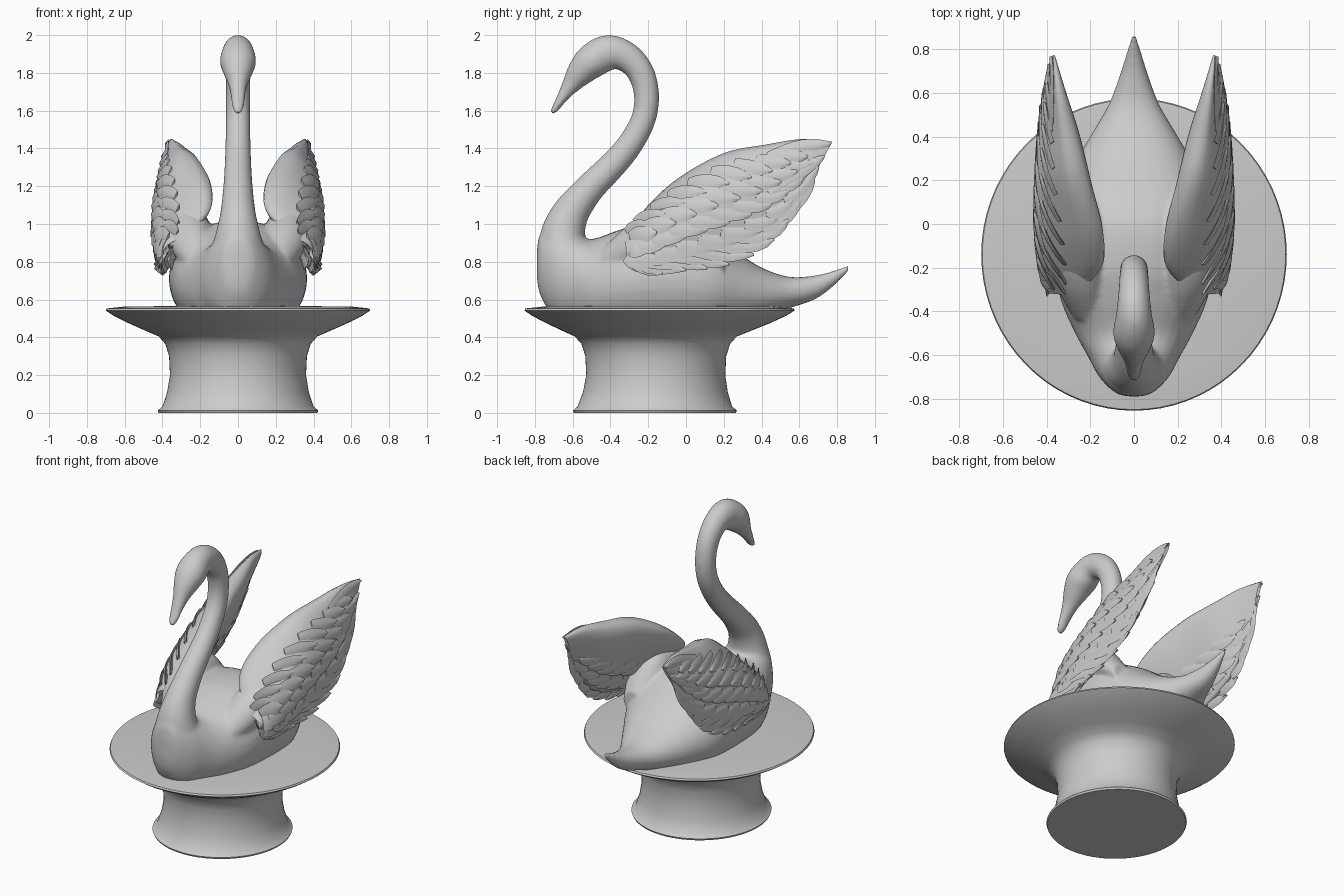
import bpy, bmesh, math
from mathutils import Vector

if "Cube" in bpy.data.objects:
    bpy.data.objects.remove(bpy.data.objects["Cube"])

mat = bpy.data.materials.new("stone_grey")
mat.diffuse_color = (0.6, 0.6, 0.6, 1)
mat.use_nodes = True
mat.node_tree.nodes["Principled BSDF"].inputs["Base Color"].default_value = mat.diffuse_color


def finish(name, bm, angle=180):
    """Turn a bmesh into a smooth shaded object."""
    bmesh.ops.recalc_face_normals(bm, faces=bm.faces)
    me = bpy.data.meshes.new(name)
    bm.to_mesh(me)
    bm.free()
    me.materials.append(mat)
    for p in me.polygons:
        p.use_smooth = True
    me.set_sharp_from_angle(angle=math.radians(angle))
    ob = bpy.data.objects.new(name, me)
    bpy.context.collection.objects.link(ob)
    return ob


def spline(pts, t):
    """Catmull-Rom point at t in 0..1 through the given tuples."""
    n = len(pts) - 1
    t = min(max(t, 0), 1) * n
    i = min(int(t), n - 1)
    f = t - i
    a, b, c, d = (pts[min(max(i + k, 0), n)] for k in (-1, 0, 1, 2))
    return Vector([0.5 * (2 * q + (r - p) * f + (2 * p - 5 * q + 4 * r - s) * f * f
                   + (3 * q - p - 3 * r + s) * f ** 3) for p, q, r, s in zip(a, b, c, d)])


def skin(bm, rings):
    """Join rings of points into a closed tube."""
    vs = [[bm.verts.new(p) for p in r] for r in rings]
    n = len(vs[0])
    for a, b in zip(vs, vs[1:]):
        for i in range(n):
            bm.faces.new((a[i], a[(i + 1) % n], b[(i + 1) % n], b[i]))
    bm.faces.new(vs[0])
    bm.faces.new(vs[-1])


ANG = [2 * math.pi * i / 32 for i in range(32)]

# Pedestal: radius, height, centre y
profile = [(.42, 0, -.165), (.425, .012, -.165), (.40, .035, -.165), (.375, .11, -.162),
           (.36, .2, -.16), (.365, .3, -.16), (.385, .365, -.16), (.42, .405, -.16),
           (.49, .435, -.155), (.58, .475, -.148), (.66, .515, -.142), (.70, .542, -.14),
           (.695, .553, -.14), (.60, .563, -.14), (.3, .566, -.14)]
bm = bmesh.new()
skin(bm, [[(r * math.cos(a), cy + r * 1.022 * math.sin(a), z)
           for a in [2 * math.pi * i / 72 for i in range(72)]] for r, z, cy in profile])
finish("pedestal", bm, 40)

# Body: y, half width, bottom z, top z
body = [(-.79, .03, .72, .86), (-.77, .09, .62, .95), (-.70, .16, .51, .97), (-.60, .215, .47, .94),
        (-.50, .27, .44, .92), (-.35, .335, .42, .97), (-.2, .36, .41, 1.01), (0, .365, .41, 1.01),
        (.15, .34, .43, .94), (.30, .26, .47, .83), (.42, .19, .51, .76), (.55, .115, .555, .72),
        (.68, .066, .60, .727), (.78, .035, .67, .752), (.865, .01, .755, .785)]
bm = bmesh.new()
rings = []
for k in range(71):
    y, w, b, t = spline(body, k / 70)
    rings.append([(w * math.copysign(abs(math.sin(a)) ** .85, math.sin(a)), y,
                   (b + t) / 2 + (t - b) / 2 * math.cos(a)) for a in ANG])
skin(bm, rings)

# Shoulders that blend the wings into the back: x, y, z, radius
shoulder = [(.20, -.44, .80, .07), (.24, -.30, .89, .11), (.265, -.15, .96, .12),
            (.27, .03, .95, .12), (.26, .2, .80, .07)]
for sx in (-1, 1):
    rings = []
    for k in range(25):
        x, y, z, r = spline(shoulder, k / 24)
        rings.append([(sx * (x + r * math.sin(a)), y, z + r * math.cos(a)) for a in ANG])
    skin(bm, rings)

# Neck, head and beak: y, z, radius in side view, radius in front view
neck = [(-.60, .72, .13, .16), (-.645, .86, .13, .145), (-.65, .95, .118, .118),
        (-.615, 1.05, .10, .095), (-.555, 1.135, .086, .084), (-.49, 1.21, .078, .077),
        (-.39, 1.31, .073, .071), (-.305, 1.41, .069, .067), (-.235, 1.53, .066, .065),
        (-.209, 1.64, .066, .064), (-.22, 1.75, .069, .065), (-.265, 1.84, .074, .068),
        (-.34, 1.897, .083, .074), (-.42, 1.905, .095, .083), (-.50, 1.86, .092, .096),
        (-.56, 1.80, .074, .076), (-.61, 1.735, .049, .05), (-.655, 1.67, .03, .038),
        (-.69, 1.615, .021, .031), (-.711, 1.588, .012, .018)]
rings = []
for k in range(101):
    y, z, r, rx = spline(neck, k / 100)
    d = spline(neck, k / 100 + .005) - spline(neck, k / 100 - .005)
    d = Vector((d[0], d[1])).normalized()
    rings.append([(rx * math.sin(a), y - d[1] * r * math.cos(a), z + d[0] * r * math.cos(a))
                  for a in ANG])
skin(bm, rings)
swan = finish("body_neck_and_head", bm)
m = swan.modifiers.new("fuse", 'REMESH')
m.mode, m.voxel_size, m.use_smooth_shade = 'VOXEL', .011, True
m = swan.modifiers.new("soften", 'SMOOTH')
m.factor, m.iterations = .5, 10

# Wing surface between a leading and a trailing curve, bulging to both sides
lead = [(.27, -.325, .93), (.18, -.2, 1.10), (.205, -.03, 1.25), (.275, .2, 1.375),
        (.32, .42, 1.42), (.35, .62, 1.45), (.37, .775, 1.435)]
trail = [(.39, -.31, .81), (.38, -.2, .75), (.41, 0, .785), (.42, .20, .825),
         (.42, .42, .93), (.41, .57, 1.10), (.385, .69, 1.28)]
shape = [(.06, .03), (.16, .20), (.15, .24), (.105, .21), (.065, .155), (.03, .08), (.005, .02)]


def surf(u, v, inner=False):
    p = spline(lead, u).lerp(spline(trail, u), v)
    bulge, thick = spline(shape, u)
    w = min(max(v, 0), 1)
    p.x += bulge * math.sin(math.pi * w ** .7)
    if inner and 0 < w < 1:
        p.x -= max(thick, 0) * math.sin(math.pi * w ** .62) ** .9
    return p


def feather(bm, base, tip, width, inner):
    """A thin leaf that follows the wing surface from base to tip (u, v)."""
    rings = []
    for k in range(9):
        s = k / 8
        at = lambda q: surf(base[0] + (tip[0] - base[0]) * q, base[1] + (tip[1] - base[1]) * q, inner)
        p, t = at(s), (at(s + .05) - at(s - .05)).normalized()
        n = Vector((-1 if inner else 1, 0, .25 * (1 - 2 * inner)))
        n = (n - t * n.dot(t)).normalized()
        side = n.cross(t)
        w = width * max(math.sin(math.pi * (.25 + .75 * s)), .03) ** .6
        c = p + n * (.009 * s - .004)
        rings.append([c + side * w, c + side * w * .5 + n * .006, c + n * .009,
                      c - side * w * .5 + n * .006, c - side * w, c - n * .012])
    skin(bm, rings)


def mirrored(name, bm, angle=180):
    finish(name, bm, angle).modifiers.new("mirror", 'MIRROR')


# Wing cores
bm = bmesh.new()
NU, NV = 36, 24
for inner in (False, True):
    g = [[bm.verts.new(surf(i / NU, j / NV, inner)) for j in range(NV + 1)] for i in range(NU + 1)]
    for i in range(NU):
        for j in range(NV):
            bm.faces.new((g[i][j], g[i + 1][j], g[i + 1][j + 1], g[i][j + 1]))
bmesh.ops.remove_doubles(bm, verts=bm.verts, dist=.0005)
mirrored("wing_cores", bm)

# Long feathers with tips past the trailing edge
bm = bmesh.new()
for i in range(10):
    u = .14 + .86 * i / 9
    feather(bm, (max(u - .32, .02), .74), (u, 1.02 + .14 * u), .052, False)
for v in (.08, .5, .85):
    feather(bm, (.68, v * .9 + .08), (1, v), .04, False)
mirrored("flight_feathers", bm, 60)

# Short overlapping feathers on the outer face, fewer on the inner face
bm = bmesh.new()
for inner in (False, True):
    for row, v in enumerate((.62, .82) if inner else (.2, .38, .58, .79)):
        for i in range(9):
            u = .17 + (i + .5 * (row % 2)) * .088
            feather(bm, (max(u - .16, .04), v - .06), (u, v + .11), .06 * (1 - .4 * u), inner)
mirrored("covert_feathers", bm, 60)
